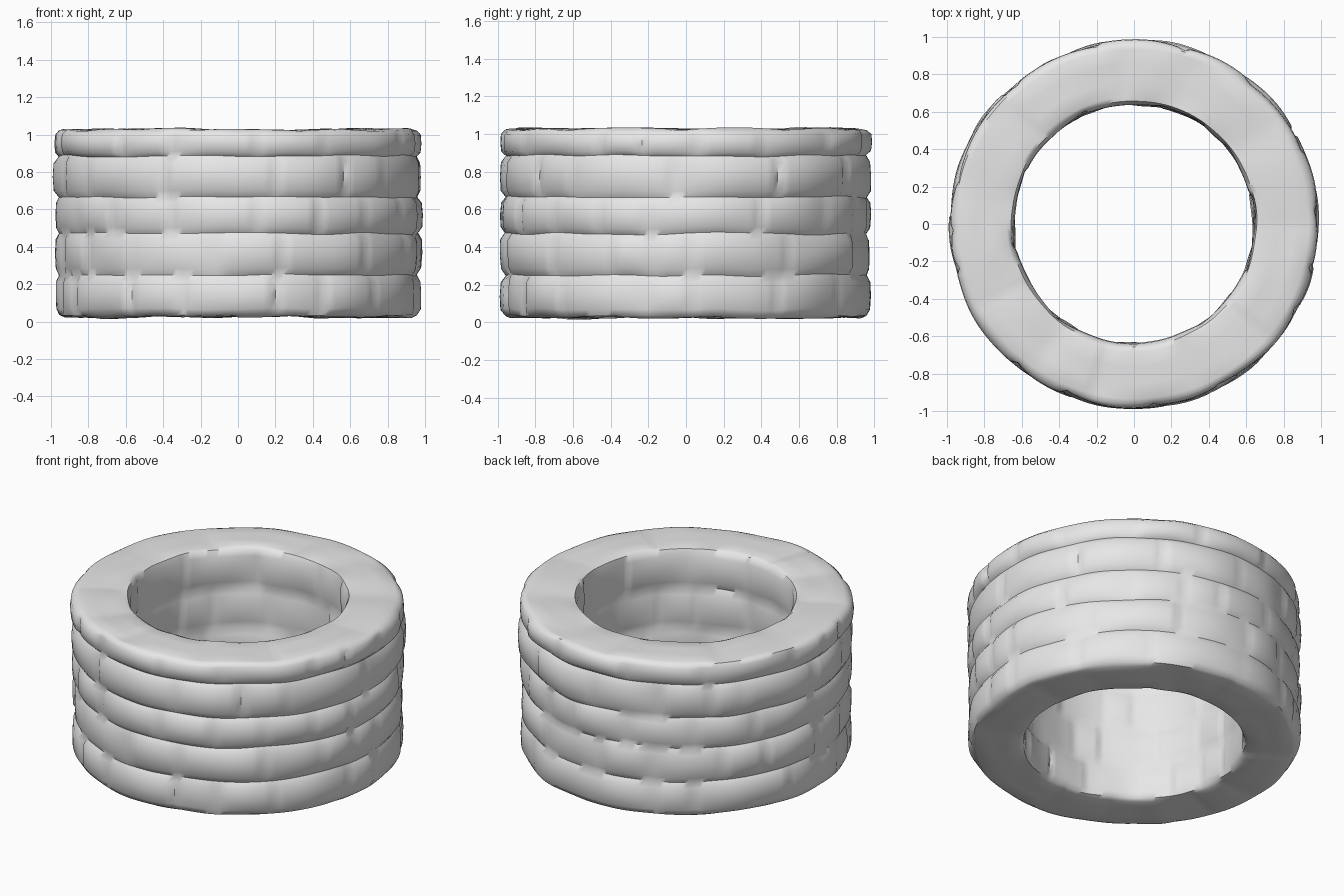
import bpy, bmesh, math, random
from mathutils import Vector, noise

random.seed(7)
cube = bpy.data.objects.get("Cube")
if cube:
    bpy.data.objects.remove(cube, do_unlink=True)

COLUMNS = 180
STEP = math.tau / COLUMNS
BULGE = [(0.0, 0.0), (0.16, 0.85), (0.5, 1.0), (0.84, 0.85)]   # section of one course


def wobble(angle, z, seed, scale=3.0):
    return noise.noise(Vector((math.cos(angle) * scale, math.sin(angle) * scale, z * scale + seed)))


def lay_stones(shortest, longest, low, high):
    """Relief of one course for every column, with a dip at each joint."""
    relief = [0.0] * COLUMNS
    start, shift = 0, random.randrange(COLUMNS)
    while start < COLUMNS:
        width = random.randint(shortest, longest)
        if COLUMNS - start - width < shortest:
            width = COLUMNS - start
        left, right = random.uniform(low, high), random.uniform(low, high)
        joint = random.uniform(0.2, 0.8)
        for i in range(width):
            across = i / width
            depth = left + (right - left) * across
            swell = 0.008 * math.sin(math.pi * across)
            relief[(start + i + shift) % COLUMNS] = depth * joint if i == 0 else depth - 0.004 + swell
        start += width
    return relief


def wall_rows(heights, radius, outward, shortest, longest, low, high, seed):
    """Rows of (radius, height) points climbing one face of the wall."""
    rows = []
    for z0, z1 in zip(heights, heights[1:]):
        stones = lay_stones(shortest, longest, low, high)
        for t, amount in BULGE:
            row = []
            for c in range(COLUMNS):
                a = c * STEP
                z = z0 + (z1 - z0) * t
                r = radius + outward * (stones[c] * amount + 0.01 * wobble(a, z, seed))
                row.append((r, z + 0.012 * wobble(a, z, seed + 9)))
            rows.append(row)
    rows.append([(radius + outward * 0.01 * wobble(c * STEP, 1, seed),
                  heights[-1] + 0.012 * wobble(c * STEP, 1, seed + 9)) for c in range(COLUMNS)])
    return rows


def cap_rows(inner, outer, height, upward, seed):
    """Rows across a flat end of the wall, from the inner to the outer rim."""
    slabs = lay_stones(9, 20, 0.002, 0.012)
    rows = []
    for t in (0.08, 0.35, 0.65, 0.92):
        row = []
        for c in range(COLUMNS):
            a = c * STEP
            z = height + upward * (slabs[c] + 0.008 * wobble(a, t, seed))
            if upward < 0:      # lowest slab that the ring rests on
                z -= 0.014 * math.exp(-((a - 3.83) / 0.12) ** 2) * t
            row.append((inner + (outer - inner) * t, z))
        rows.append(row)
    return rows


# Stone courses on the outside and inside, joined by the top and bottom slabs
outside = wall_rows([0.035, 0.25, 0.47, 0.665, 0.885, 1.02], 0.958, 1, 6, 18, 0.012, 0.034, 3)
inside = wall_rows([0.035, 0.26, 0.51, 0.77, 1.02], 0.657, -1, 8, 20, 0.004, 0.024, 20)
top = cap_rows(0.657, 0.958, 1.02, 1, 40)
bottom = cap_rows(0.657, 0.958, 0.033, -1, 60)
loop = outside + top[::-1] + inside[::-1] + bottom

bm = bmesh.new()
grid = [[bm.verts.new((r * math.cos(c * STEP), r * math.sin(c * STEP), z))
         for c, (r, z) in enumerate(row)] for row in loop]
for k, row in enumerate(grid):
    above = grid[(k + 1) % len(grid)]
    for c in range(COLUMNS):
        d = (c + 1) % COLUMNS
        bm.faces.new((row[c], row[d], above[d], above[c]))
bmesh.ops.recalc_face_normals(bm, faces=bm.faces)
mesh = bpy.data.meshes.new("stone_ring_wall")
bm.to_mesh(mesh)
bm.free()

# Plain grey stone
stone = bpy.data.materials.new("grey_stone")
stone.use_nodes = True
grey = (0.8, 0.8, 0.8, 1)
stone.diffuse_color = grey
stone.node_tree.nodes["Principled BSDF"].inputs["Base Color"].default_value = grey
mesh.materials.append(stone)

wall = bpy.data.objects.new("stone_ring_wall", mesh)
bpy.context.collection.objects.link(wall)
bpy.ops.object.select_all(action='DESELECT')
wall.select_set(True)
bpy.context.view_layer.objects.active = wall
bpy.ops.object.shade_smooth_by_angle(angle=math.radians(50))
